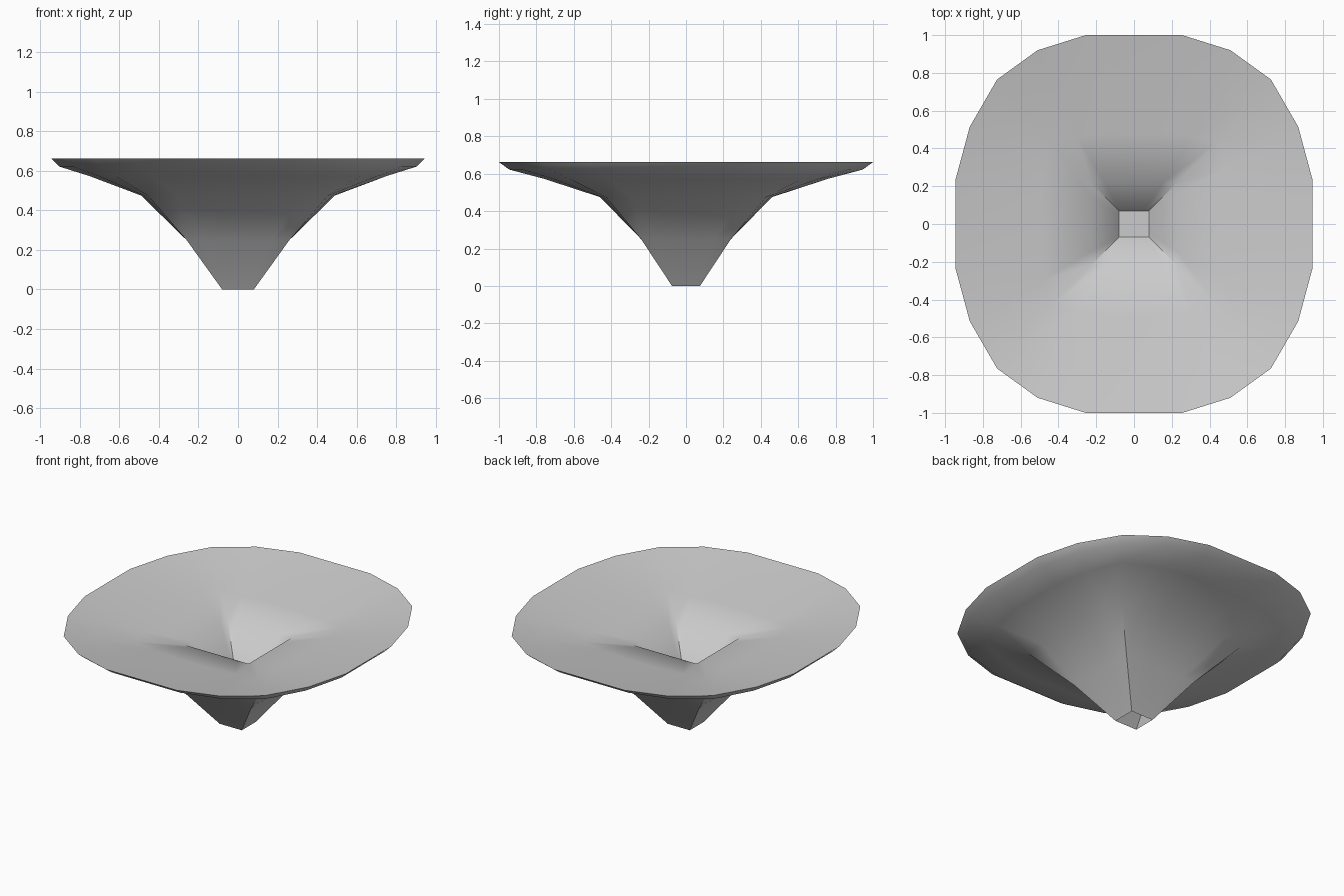
import bpy, bmesh, math

if "Cube" in bpy.data.objects:
    bpy.data.objects.remove(bpy.data.objects["Cube"])

# One quarter side of a square outline and of the rounded rim (half width = 1)
SQUARE = [(1, -1), (1, -.67), (1, -.3), (1, .3), (1, .67)]
RIM_X = [(.767, -.765), (.92, -.515), (1, -.235), (1, .235), (.92, .515)]
RIM_Y = [(.765, .767), (.92, .54), (1, .27), (1, -.27), (.92, -.54)]


def outline(hx, hy, t):
    """Twenty points: t=0 is a square, t=1 is the rounded rim shape."""
    pts = []
    for side in range(4):
        s = 1 if side < 2 else -1
        for i in range(5):
            u, v = SQUARE[i]
            if side % 2 == 0:
                a, b = RIM_X[i]
                p, q = (u, v), (a, b)
            else:
                a, b = RIM_Y[i]
                p, q = (-v, u), (b, a)
            pts.append((s * hx * (p[0] * (1 - t) + q[0] * t),
                        s * hy * (p[1] * (1 - t) + q[1] * t)))
    return pts


# Rings from the open foot up the outside, over the rim, down into the pit
RINGS = [
    (.08, .075, 0, 0),
    (.26, .24, .25, 0),
    (.49, .46, .475, .3),
    (.75, .76, .573, .75),
    (.905, .945, .622, .95),
    (.945, 1.0, .662, 1),
    (.75, .78, .622, .8),
    (.49, .48, .575, .4),
    (.23, .22, .53, 0),
    (.08, .07, .35, 0),
]

bm = bmesh.new()
loops = []
for hx, hy, z, t in RINGS:
    loops.append([bm.verts.new((x, y, z)) for x, y in outline(hx, hy, t)])
for lo, hi in zip(loops, loops[1:]):
    for i in range(20):
        j = (i + 1) % 20
        bm.faces.new((lo[i], lo[j], hi[j], hi[i]))
bm.faces.new(loops[-1])  # pit floor

mesh = bpy.data.meshes.new("funnel_bowl")
bm.to_mesh(mesh)
bm.free()
bowl = bpy.data.objects.new("funnel_bowl", mesh)
bpy.context.collection.objects.link(bowl)
bpy.context.view_layer.objects.active = bowl
bowl.select_set(True)
bpy.ops.object.shade_smooth_by_angle(angle=math.radians(50))
